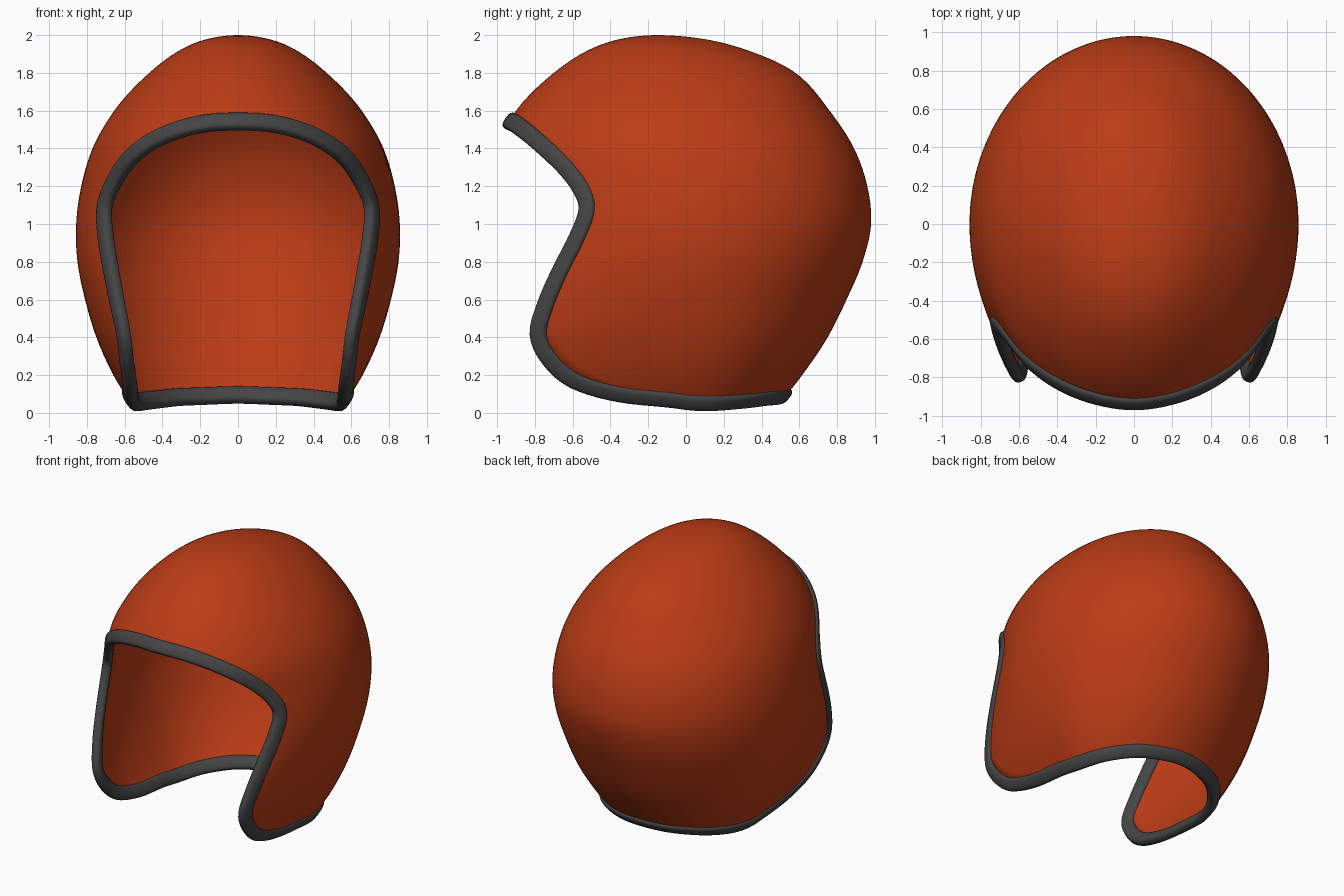
import bpy, bmesh, math
from mathutils import Vector

if "Cube" in bpy.data.objects:
    bpy.data.objects.remove(bpy.data.objects["Cube"])

# Shell outline by height: z, half width, front reach, back reach, centre y
PROFILE = [(-.2, .38, 1.45, .25, 0), (0, .53, 1.45, .45, 0), (.2, .66, 1.42, .615, 0),
           (.4, .75, 1.36, .75, 0), (.6, .81, 1.24, .85, 0), (.8, .85, 1.10, .935, 0),
           (1, .857, 1.0, .98, 0), (1.2, .83, .98, .96, 0), (1.4, .77, .99, .91, -.02),
           (1.6, .655, .85, .81, -.05), (1.8, .47, .61, .67, -.09),
           (1.95, .25, .32, .36, -.13), (2, 0, 0, 0, -.15)]
KEYS = [(z, (a * a, f * f, b * b, c)) for z, a, f, b, c in PROFILE]

# Right half of the opening edge, brow centre to nape centre
EDGE = [(0, -.94, 1.55), (.2, -.90, 1.53), (.4, -.79, 1.45), (.57, -.66, 1.33),
        (.67, -.56, 1.2), (.71, -.52, 1.08), (.70, -.57, .93), (.67, -.66, .75),
        (.64, -.74, .57), (.61, -.775, .42), (.60, -.72, .28), (.585, -.59, .17),
        (.585, -.36, .09), (.58, -.05, .055), (.51, .22, .055), (.37, .40, .065),
        (.2, .49, .08), (0, .525, .09)]
CENTRE = Vector((0, 0, 1))
POLE = Vector((0, .77, .64)).normalized()


def slope(i, k):
    lo, hi = max(i - 1, 0), min(i + 1, len(KEYS) - 1)
    return (KEYS[hi][1][k] - KEYS[lo][1][k]) / (KEYS[hi][0] - KEYS[lo][0])


def section(z):
    i = max(j for j in range(len(KEYS) - 1) if KEYS[j][0] <= z)
    (z0, p), (z1, q) = KEYS[i], KEYS[i + 1]
    h = z1 - z0
    t = (z - z0) / h
    return [(2*t**3 - 3*t*t + 1) * p[k] + (t**3 - 2*t*t + t) * h * slope(i, k)
            + (3*t*t - 2*t**3) * q[k] + (t**3 - t*t) * h * slope(i + 1, k) for k in range(4)]


def inside(p):
    if not -.2 < p.z < 2:
        return False
    a2, f2, b2, c = section(p.z)
    y = p.y - c
    r2 = f2 if y < 0 else b2
    return a2 > 0 and r2 > 0 and p.x**2 / a2 + y * y / r2 < 1


def on_surface(d):
    d = d.normalized()
    lo, hi = .2, 1.7
    for _ in range(26):
        m = (lo + hi) / 2
        if inside(CENTRE + d * m):
            lo = m
        else:
            hi = m
    return CENTRE + d * lo


def normal_at(p):
    d = (p - CENTRE).normalized()
    u = d.orthogonal().normalized()
    v = d.cross(u)
    e = .015
    n = (on_surface(d + u*e) - on_surface(d - u*e)).cross(on_surface(d + v*e) - on_surface(d - v*e))
    n.normalize()
    return n if n.dot(d) > 0 else -n


def make_object(name, bm, colour):
    mesh = bpy.data.meshes.new(name)
    for f in bm.faces:
        f.smooth = True
    bm.to_mesh(mesh)
    bm.free()
    ob = bpy.data.objects.new(name, mesh)
    bpy.context.collection.objects.link(ob)
    mat = bpy.data.materials.new(name + "_colour")
    mat.diffuse_color = (*colour, 1)
    mat.use_nodes = True
    mat.node_tree.nodes["Principled BSDF"].inputs["Base Color"].default_value = mat.diffuse_color
    mesh.materials.append(mat)
    return ob


# Smooth closed edge loop lying on the shell surface
ctrl = [Vector(p) for p in EDGE] + [Vector((-x, y, z)) for x, y, z in EDGE[-2:0:-1]]
rim, STEPS = [], 5
for i in range(len(ctrl)):
    a, b, c, d = (ctrl[(i + k) % len(ctrl)] for k in (-1, 0, 1, 2))
    for s in range(STEPS):
        t = s / STEPS
        p = .5 * (2*b + (c - a)*t + (2*a - 5*b + 4*c - d)*t*t + (3*b - a - 3*c + d)*t**3)
        rim.append(on_surface(p - CENTRE))
N = len(rim)

# Shell: meridians running from the back of the crown to the edge loop
ROWS = 36
bm = bmesh.new()
top = bm.verts.new(on_surface(POLE))
cols = []
for p in rim:
    d = (p - CENTRE).normalized()
    cols.append([bm.verts.new(on_surface(POLE.slerp(d, j / ROWS))) for j in range(1, ROWS + 1)])
for i in range(N):
    a, b = cols[i], cols[(i + 1) % N]
    bm.faces.new((top, a[0], b[0]))
    for j in range(ROWS - 1):
        bm.faces.new((a[j], a[j + 1], b[j + 1], b[j]))
bm.normal_update()
if sum(f.normal.dot(f.calc_center_median() - CENTRE) for f in bm.faces) < 0:
    bmesh.ops.reverse_faces(bm, faces=bm.faces[:])
shell = make_object("helmet_shell", bm, (.5, .045, .008))
solid = shell.modifiers.new("thickness", 'SOLIDIFY')
solid.thickness = .025
solid.offset = -1

# Edge trim: rounded flat band swept round the edge loop
SIDES = 16
bm = bmesh.new()
rings = []
for i, p in enumerate(rim):
    tangent = (rim[(i + 1) % N] - rim[i - 1]).normalized()
    n = normal_at(p)
    side = tangent.cross(n).normalized()
    n = side.cross(tangent).normalized()
    ring = []
    for k in range(SIDES):
        w = 2 * math.pi * k / SIDES
        u = math.copysign(abs(math.cos(w)) ** .65, math.cos(w)) * .048
        v = math.copysign(abs(math.sin(w)) ** .65, math.sin(w)) * .033
        ring.append(bm.verts.new(p + side * u + n * (v - .011)))
    rings.append(ring)
for i in range(N):
    a, b = rings[i], rings[(i + 1) % N]
    for k in range(SIDES):
        m = (k + 1) % SIDES
        bm.faces.new((a[k], a[m], b[m], b[k]))
bmesh.ops.recalc_face_normals(bm, faces=bm.faces[:])
make_object("edge_trim", bm, (.06, .06, .06))
